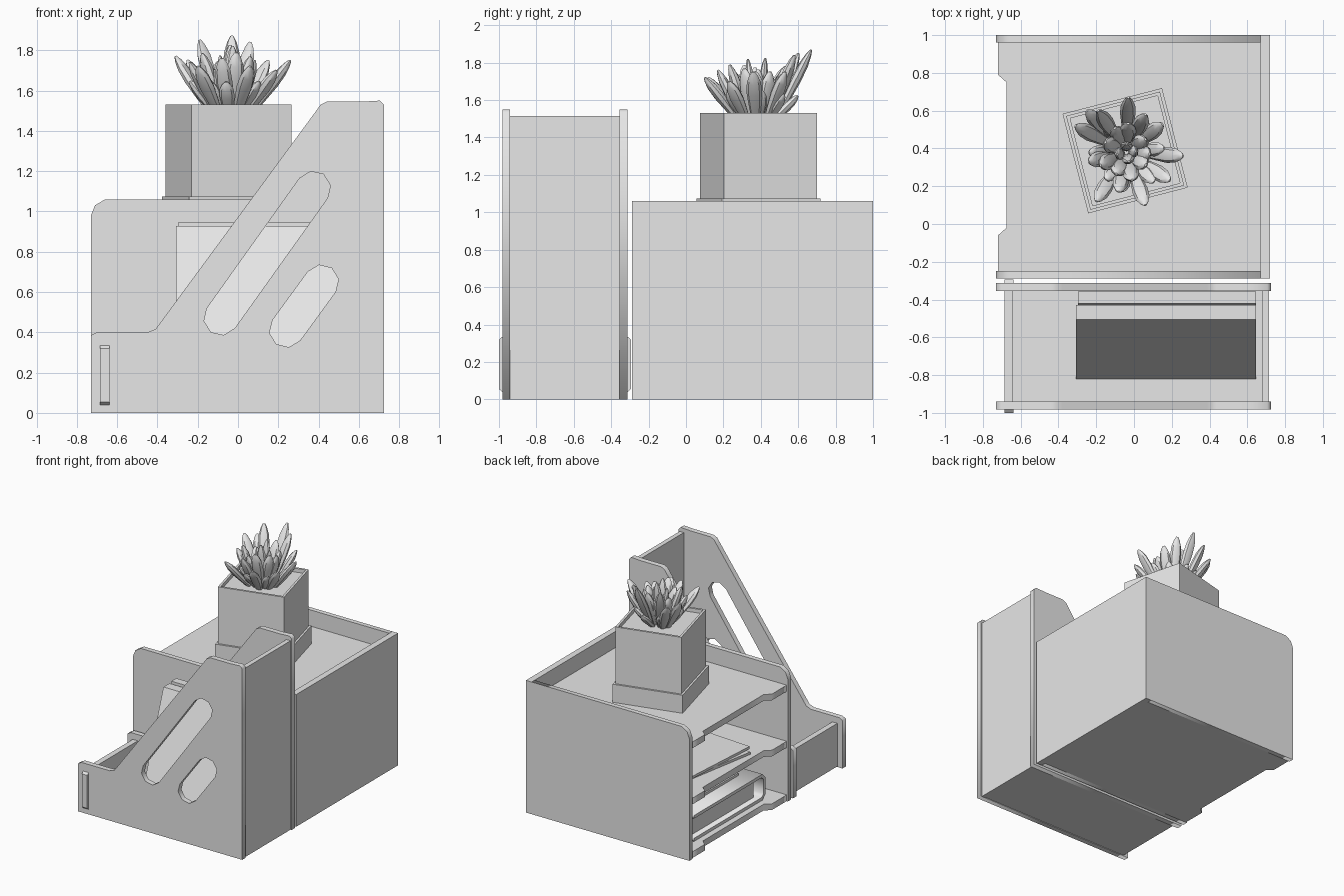
import bpy, bmesh, math, random
from mathutils import Matrix, Vector

cube = bpy.data.objects.get("Cube")
if cube:
    bpy.data.objects.remove(cube, do_unlink=True)
random.seed(4)

grey = bpy.data.materials.new("plain_grey")
grey.use_nodes = True
grey.diffuse_color = (0.8, 0.8, 0.8, 1)
grey.node_tree.nodes["Principled BSDF"].inputs["Base Color"].default_value = (0.8, 0.8, 0.8, 1)


def add_mesh(name, mesh):
    mesh.materials.clear()
    mesh.materials.append(grey)
    ob = bpy.data.objects.new(name, mesh)
    bpy.context.collection.objects.link(ob)
    return ob


def from_bmesh(name, bm):
    bmesh.ops.recalc_face_normals(bm, faces=bm.faces)
    mesh = bpy.data.meshes.new(name)
    bm.to_mesh(mesh)
    bm.free()
    return add_mesh(name, mesh)


def box(name, x, y, z, matrix=None):
    """Box from (low, high) ranges, optionally moved by a matrix."""
    bm = bmesh.new()
    bmesh.ops.create_cube(bm, size=1)
    for v in bm.verts:
        v.co = [(r[0] + r[1]) / 2 + c * (r[1] - r[0]) for r, c in zip((x, y, z), v.co)]
    if matrix:
        bm.transform(matrix)
    return from_bmesh(name, bm)


def board(name, outlines, low, high, upright=True):
    """Flat board from an outline plus hole outlines; upright boards are thick along y."""
    curve = bpy.data.curves.new(name, 'CURVE')
    curve.dimensions = '2D'
    curve.fill_mode = 'BOTH'
    curve.extrude = (high - low) / 2
    for pts in outlines:
        sp = curve.splines.new('POLY')
        sp.points.add(len(pts) - 1)
        for p, (a, b) in zip(sp.points, pts):
            p.co = (a, b, 0, 1)
        sp.use_cyclic_u = True
    tmp = bpy.data.objects.new("outline", curve)
    bpy.context.collection.objects.link(tmp)
    bpy.context.view_layer.update()
    deps = bpy.context.evaluated_depsgraph_get()
    mesh = bpy.data.meshes.new_from_object(tmp.evaluated_get(deps))
    bpy.data.objects.remove(tmp, do_unlink=True)
    mid = (low + high) / 2
    if upright:
        mesh.transform(Matrix.Translation((0, mid, 0)) @ Matrix.Rotation(math.pi / 2, 4, 'X'))
    else:
        mesh.transform(Matrix.Translation((0, 0, mid)))
    return add_mesh(name, mesh)


def capsule(a, b, r, n=4):
    """Slot outline with faceted round ends from centre a to centre b."""
    ang = math.atan2(b[1] - a[1], b[0] - a[0])
    pts = []
    for c, start in ((b, ang - math.pi / 2), (a, ang + math.pi / 2)):
        for i in range(n + 1):
            t = start + math.pi * i / n
            pts.append((c[0] + r * math.cos(t), c[1] + r * math.sin(t)))
    return pts


# Letter tray: side panels, back panel, three shelves
tray_side = [(-0.73, 0), (0.67, 0), (0.67, 1.06), (-0.66, 1.06), (-0.71, 1.03), (-0.73, 0.98)]
board("tray_front_side", [tray_side], -0.288, -0.248)
board("tray_rear_side", [tray_side], 0.962, 1.0)
box("tray_back", (0.67, 0.72), (-0.288, 1.0), (0, 1.06))
shelf = [(0.67, -0.248), (0.67, 0.962), (-0.72, 0.962), (-0.72, 0.79), (-0.675, 0.75),
         (-0.675, -0.02), (-0.72, -0.06), (-0.72, -0.248)]
for label, top in (("bottom", 0.05), ("middle", 0.48), ("top", 0.93)):
    board(label + "_shelf", [shelf], top - 0.05, top, upright=False)

# Papers on the middle shelf
for i, turn in enumerate((10, 4)):
    m = Matrix.Translation((-0.08, 0.36 + 0.02 * i, 0.482 + 0.022 * i)) @ Matrix.Rotation(math.radians(-turn), 4, 'Z')
    box("paper_stack", (-0.5, 0.5), (-0.36, 0.36), (0, 0.02), m)

# Binder on the bottom shelf: rounded cover around pages, loose sheet on top
m = Matrix.Rotation(math.pi / 2, 4, 'Z')
cover = [(0.8, 0.052), (-0.07, 0.052), (-0.11, 0.09), (-0.11, 0.22), (-0.07, 0.26), (0.8, 0.26),
         (0.8, 0.235), (-0.06, 0.235), (-0.085, 0.21), (-0.085, 0.1), (-0.06, 0.077), (0.8, 0.077)]
binder = board("binder_cover", [cover], -0.45, 0.63)
binder.data.transform(m)
box("binder_pages", (-0.58, 0.4), (-0.03, 0.77), (0.077, 0.22))
box("loose_sheet", (-0.5, 0.4), (0.05, 0.65), (0.26, 0.28))

# File holder: sloped panels, slots cut through the front one
holder_side = [(-0.73, 0), (0.725, 0), (0.725, 1.53), (0.705, 1.55), (0.62, 1.545), (0.44, 1.545),
               (0.41, 1.53), (0.385, 1.495), (-0.38, 0.455), (-0.41, 0.415), (-0.45, 0.4),
               (-0.70, 0.4), (-0.73, 0.385)]
slots = [capsule((-0.085, 0.47), (0.375, 1.115), 0.085), capsule((0.24, 0.41), (0.415, 0.65), 0.085)]
board("holder_front_side", [holder_side] + slots, -0.982, -0.94)
board("holder_rear_side", [holder_side], -0.355, -0.312)
box("holder_back", (0.678, 0.715), (-0.94, -0.355), (0, 1.515))
box("holder_floor", (-0.64, 0.678), (-0.94, -0.355), (0.005, 0.045))
box("holder_lip", (-0.685, -0.64), (-0.94, -0.355), (0.005, 0.35))
for y0, y1, tip in ((-0.982, -1.0, "front"), (-0.312, -0.295, "rear")):
    bm = bmesh.new()
    verts = [bm.verts.new((x, y, z)) for y, inset in ((y0, 0), (y1, 0.015))
             for x, z in ((-0.685, 0.04 + inset), (-0.638, 0.04 + inset),
                          (-0.638, 0.335 - inset), (-0.685, 0.335 - inset))]
    bmesh.ops.convex_hull(bm, input=verts)
    bmesh.ops.dissolve_limit(bm, angle_limit=0.02, verts=bm.verts, edges=bm.edges)
    from_bmesh(tip + "_tab", bm)


# Leaning folders in the holder
def folder(name, x, bottom, top, height, thick):
    prof = [(bottom, 0.045), (bottom + thick, 0.045), (top + thick, height), (top, height)]
    bm = bmesh.new()
    verts = [bm.verts.new((a, y, z)) for a in x for y, z in prof]
    bmesh.ops.convex_hull(bm, input=verts)
    bmesh.ops.dissolve_limit(bm, angle_limit=0.02, verts=bm.verts, edges=bm.edges)
    from_bmesh(name, bm)


folder("leaning_folder", (-0.308, 0.647), -0.82, -0.505, 0.928, 0.075)
folder("rear_folder", (-0.297, 0.647), -0.44, -0.42, 0.945, 0.062)

# Planter: square saucer, pot with rim and soil
place = Matrix.Translation((-0.047, 0.388, 0)) @ Matrix.Rotation(math.radians(14.5), 4, 'Z')
box("saucer", (-0.272, 0.272), (-0.272, 0.272), (0.93, 1.075), place)
bm = bmesh.new()
bmesh.ops.create_cube(bm, size=1)
for v in bm.verts:
    v.co = (v.co.x * 0.513, v.co.y * 0.513, 1.3 + v.co.z * 0.46)
top = max(bm.faces, key=lambda f: f.calc_center_median().z)
bmesh.ops.inset_region(bm, faces=[top], thickness=0.025)
inner = bmesh.ops.extrude_face_region(bm, geom=[top])["geom"]
bmesh.ops.delete(bm, geom=[top], context='FACES_ONLY')
bmesh.ops.translate(bm, vec=(0, 0, -0.03), verts=[g for g in inner if isinstance(g, bmesh.types.BMVert)])
bm.transform(place)
from_bmesh("plant_pot", bm)

# Succulent: thick tapered leaves fanning from the soil
heart = Vector((-0.04, 0.38, 1.47))
section = ((0, 0.4), (0.3, 0.75), (0.6, 1), (0.8, 0.9), (0.93, 0.55), (1, 0.2))


def add_leaf(bm, tip, width):
    tip = Vector(tip)
    out = (tip - heart) * Vector((1, 1, 0))
    root = heart + out * 0.3
    axis = tip - root
    side = Vector((-out.y, out.x, 0)).normalized()
    depth = axis.cross(side).normalized()
    rings = []
    for t, r in section:
        c = root + axis * t
        rings.append([bm.verts.new(c + (side * math.cos(a) + depth * 0.65 * math.sin(a)) * r * width)
                      for a in (math.tau * k / 8 for k in range(8))])
    for lo, hi in zip(rings, rings[1:]):
        for k in range(8):
            bm.faces.new((lo[k], lo[k - 1], hi[k - 1], hi[k]))
    bm.faces.new(rings[0])
    bm.faces.new(rings[-1])


bm = bmesh.new()
for tip in ((-0.31, 0.52, 1.77), (-0.25, 0.6, 1.75), (-0.19, 0.6, 1.85), (-0.03, 0.67, 1.87),
            (0.06, 0.58, 1.84), (0.15, 0.53, 1.75), (0.26, 0.36, 1.75), (0.19, 0.23, 1.7),
            (0.06, 0.1, 1.72), (-0.08, 0.17, 1.76), (-0.2, 0.12, 1.72), (-0.24, 0.33, 1.74)):
    add_leaf(bm, tip, 0.042)
for count, radius, height, width in ((9, 0.14, 1.76, 0.045), (4, 0.05, 1.79, 0.035), (8, 0.2, 1.66, 0.038)):
    for k in range(count):
        a = math.tau * (k + random.uniform(-0.2, 0.2)) / count
        r = radius * random.uniform(0.85, 1.15)
        add_leaf(bm, (heart.x + r * math.cos(a), heart.y + r * math.sin(a),
                      height + random.uniform(-0.04, 0.04)), width)
leaves = from_bmesh("succulent_leaves", bm)
bpy.ops.object.select_all(action='DESELECT')
leaves.select_set(True)
bpy.context.view_layer.objects.active = leaves
bpy.ops.object.shade_smooth_by_angle(angle=math.radians(40))
